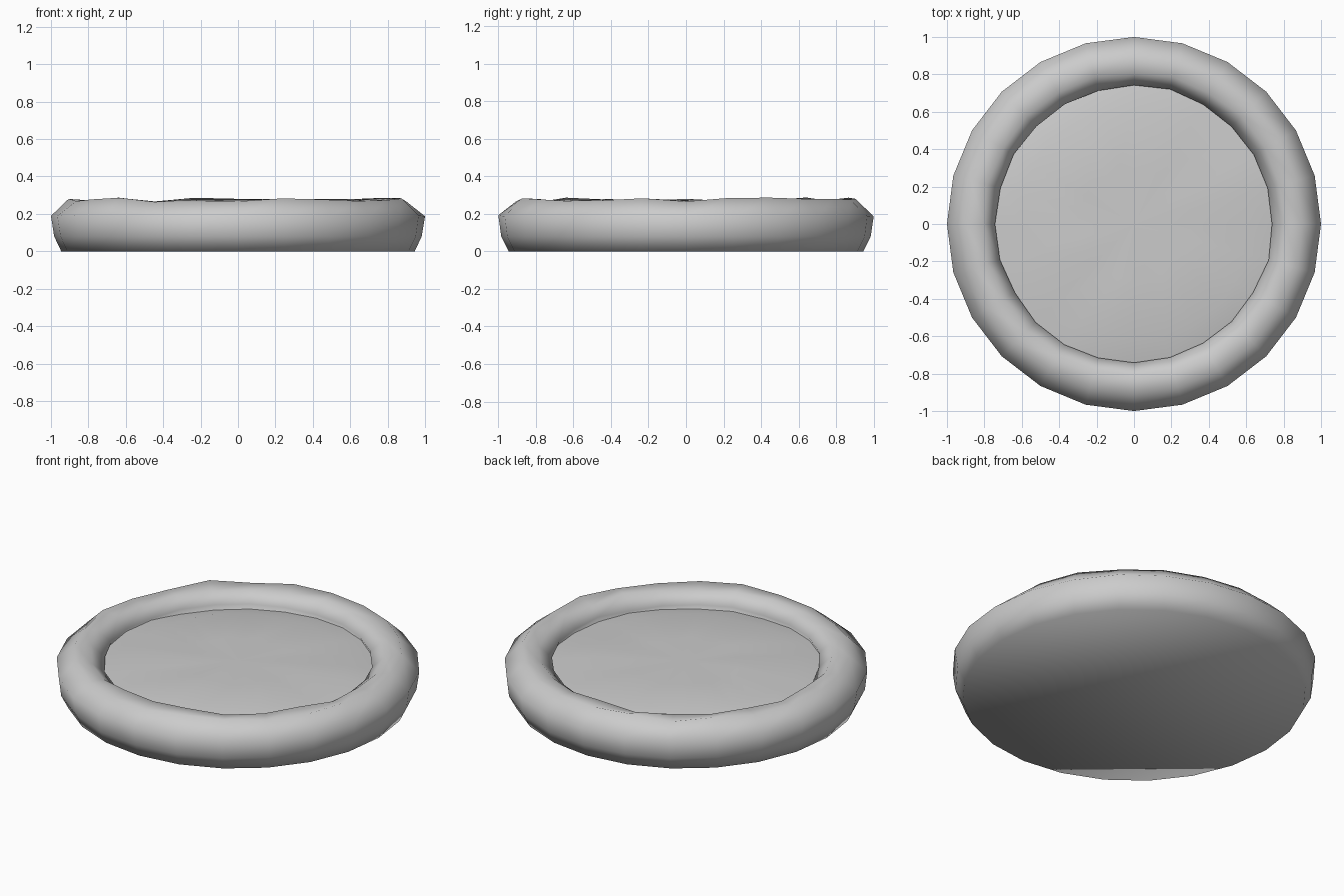
import bpy, bmesh, math, random

if "Cube" in bpy.data.objects:
    bpy.data.objects.remove(bpy.data.objects["Cube"])

random.seed(4)
SEG = 24


def make_object(name, bm):
    bmesh.ops.recalc_face_normals(bm, faces=bm.faces)
    me = bpy.data.meshes.new(name)
    bm.to_mesh(me)
    bm.free()
    for p in me.polygons:
        p.use_smooth = True
    ob = bpy.data.objects.new(name, me)
    bpy.context.collection.objects.link(ob)
    return ob


def ring(bm, r, z, dr=0.0, dz=0.0):
    verts = []
    for i in range(SEG):
        a = math.tau * i / SEG
        rr = r + random.uniform(-dr, dr)
        verts.append(bm.verts.new((rr * math.cos(a), rr * math.sin(a),
                                   z + random.uniform(-dz, dz))))
    return verts


def bridge(bm, a, b):
    for i in range(SEG):
        j = (i + 1) % SEG
        bm.faces.new((a[i], a[j], b[j], b[i]))


# Puffy rim with a flat closed underside: radius, height, wobble in each
profile = [
    (0.945, 0.0, 0.0, 0.0),
    (0.985, 0.08, 0.003, 0.0),
    (1.0, 0.19, 0.0, 0.004),
    (0.90, 0.276, 0.006, 0.012),
    (0.81, 0.27, 0.006, 0.012),
    (0.74, 0.21, 0.006, 0.006),
    (0.76, 0.16, 0.0, 0.0),
]
bm = bmesh.new()
rings = [ring(bm, *p) for p in profile]
for a, b in zip(rings, rings[1:]):
    bridge(bm, a, b)
bm.faces.new(rings[0])
bm.faces.new(rings[-1])
make_object("bed_rim", bm)

# Softly domed, slightly lumpy cushion inside the rim
bm = bmesh.new()
outer = ring(bm, 0.75, 0.185, 0.0, 0.008)
mid = ring(bm, 0.62, 0.205, 0.01, 0.006)
inner = ring(bm, 0.3, 0.215, 0.01, 0.003)
bridge(bm, outer, mid)
bridge(bm, mid, inner)
centre = bm.verts.new((0, 0, 0.216))
for i in range(SEG):
    bm.faces.new((inner[i], inner[(i + 1) % SEG], centre))
make_object("cushion", bm)
